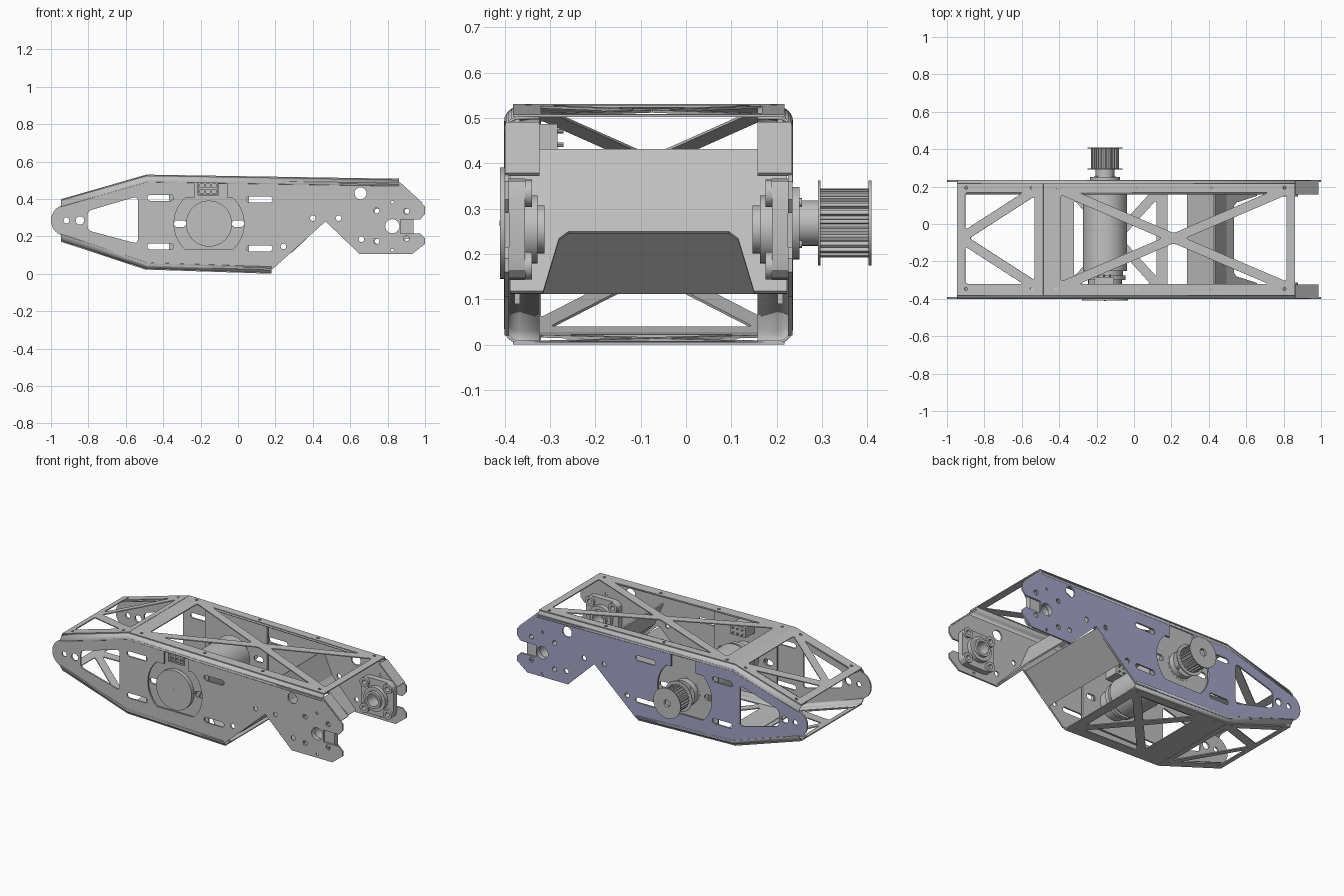
import bpy, bmesh, math
from mathutils import Vector, Matrix

if "Cube" in bpy.data.objects:
    bpy.data.objects.remove(bpy.data.objects["Cube"])


def material(name, col):
    m = bpy.data.materials.new(name)
    m.use_nodes = True
    m.diffuse_color = (*col, 1)
    m.node_tree.nodes["Principled BSDF"].inputs["Base Color"].default_value = (*col, 1)
    return m


GREY = material("aluminium grey", (0.53, 0.53, 0.53))
VIOLET = material("violet grey", (0.37, 0.37, 0.57))
parts = []
FRONT, BACK, MID = -0.395, 0.23, -0.0825      # side plate centres and mid plane in y
MX, MZ = -0.155, 0.268                        # motor axis
BX, BZ = 0.825, 0.254                         # bearing axis


# ---------- outline helpers ----------
def circle(cx, cy, r, n=32, a0=0, a1=360):
    full = a1 - a0 == 360
    k = n if full else n - 1
    return [(cx + r * math.cos(math.radians(a0 + (a1 - a0) * i / k)),
             cy + r * math.sin(math.radians(a0 + (a1 - a0) * i / k))) for i in range(n)]


def slot(cx, cy, w, h):
    d = (w - h) / 2
    return circle(cx + d, cy, h / 2, 9, -90, 90) + circle(cx - d, cy, h / 2, 9, 90, 270)


def rect(x0, x1, y0, y1):
    return [(x0, y0), (x1, y0), (x1, y1), (x0, y1)]


def rounded(pts, r):
    out, n = [], len(pts)
    for i in range(n):
        p, a, b = Vector(pts[i]), Vector(pts[i - 1]), Vector(pts[(i + 1) % n])
        s = p + (a - p).normalized() * min(r, (a - p).length * .4)
        e = p + (b - p).normalized() * min(r, (b - p).length * .4)
        for t in (0, .33, .67, 1):
            out.append(tuple(s * (1 - t) ** 2 + p * 2 * t * (1 - t) + e * t * t))
    return out


def inset_triangle(a, b, c, d):
    a, b, c = Vector(a), Vector(b), Vector(c)
    la, lb, lc = (b - c).length, (a - c).length, (a - b).length
    per = la + lb + lc
    mid = (a * la + b * lb + c * lc) / per
    r = abs((b - a).cross(c - a)) / per
    k = (r - d) / r
    return rounded([tuple(mid + (p - mid) * k) for p in (a, b, c)], 0.015)


# ---------- part helpers ----------
def add(name, mesh, mat=GREY):
    ob = bpy.data.objects.new(name, mesh)
    bpy.context.collection.objects.link(ob)
    mesh.materials.clear()
    mesh.materials.append(mat)
    parts.append(ob)
    return ob


def plate(name, loops, thick, origin, u, v):
    """Flat sheet from an outline plus hole loops, laid in the plane u, v."""
    cu = bpy.data.curves.new(name, 'CURVE')
    cu.dimensions, cu.fill_mode, cu.extrude = '2D', 'BOTH', thick / 2
    for lp in loops:
        sp = cu.splines.new('POLY')
        sp.points.add(len(lp) - 1)
        for q, p in zip(sp.points, lp):
            q.co = (p[0], p[1], 0, 1)
        sp.use_cyclic_u = True
    tmp = bpy.data.objects.new(name + "_tmp", cu)
    bpy.context.collection.objects.link(tmp)
    me = bpy.data.meshes.new_from_object(tmp.evaluated_get(bpy.context.evaluated_depsgraph_get()))
    bpy.data.objects.remove(tmp)
    bpy.data.curves.remove(cu)
    u, v = Vector(u).normalized(), Vector(v).normalized()
    m = Matrix((u, v, u.cross(v))).transposed().to_4x4()
    m.translation = origin
    bm = bmesh.new()
    bm.from_mesh(me)
    bmesh.ops.remove_doubles(bm, verts=bm.verts, dist=1e-5)
    bm.transform(m)
    bmesh.ops.recalc_face_normals(bm, faces=bm.faces)
    bm.to_mesh(me)
    bm.free()
    return add(name, me)


def upright(name, loops, y0, y1):
    return plate(name, loops, abs(y1 - y0), (0, (y0 + y1) / 2, 0), (1, 0, 0), (0, 0, 1))


def sheet(name, p0, p1, loops, thick=0.008):
    """Sheet starting at p0 (x, z) and running to p1; loops are in (u, y)."""
    return plate(name, loops, thick, (p0[0], 0, p0[1]), (p1[0] - p0[0], 0, p1[1] - p0[1]), (0, 1, 0))


def length(p0, p1):
    return math.hypot(p1[0] - p0[0], p1[1] - p0[1])


# ---------- side plates ----------
outline = circle(-.915, .285, .085, 15, 108, 252) + [
    (-.485, .045), (.18, .02), (.468, .28), (.65, .105), (.93, .105), (1, .16), (1, .19), (.975, .215),
    (.87, .215), (.87, .29), (.975, .29), (1, .32), (1, .36), (.86, .485), (-.485, .502)]
right_arc = [p for p in circle(MX, MZ, .187, 25, -48, 48)]
left_arc = [p for p in circle(MX, MZ, .187, 25, 132, 228)]
motor_hole = right_arc + [(-.06, right_arc[-1][1]), (-.06, .495), (-.23, .495), (-.23, left_arc[0][1])] + left_arc
side_holes = [motor_hole, circle(-.917, .285, .016, 16), slot(-.845, .285, .045, .044),
              rounded([(-.805, .335), (-.535, .415), (-.535, .16), (-.805, .232)], .025),
              circle(.655, .43, .032, 24), circle(BX, BZ, .038, 24)]
side_holes += [slot(x, z, .14, .032) for x, z in ((-.415, .406), (-.415, .146), (.115, .397), (.115, .136))]
side_holes += [circle(x, z, .015, 14) for x, z in ((.4, .297), (.538, .297), (.243, .146), (.66, .184),
               (.741, .338), (.901, .334), (.741, .174), (.901, .19))]
side_holes += [circle(BX, z, .008, 10) for z in (.382, .126)]
for name, y in (("front_side_plate", FRONT), ("back_side_plate", BACK)):
    ob = upright(name, [outline] + side_holes, y - .005, y + .005)
    if y > 0:                                  # outer face of the back plate is violet
        ob.data.materials.append(VIOLET)
        for f in ob.data.polygons:
            f.material_index = 1 if f.normal.y > .9 else 0

# ---------- rounded edge flanges ----------
top_path = [(-.945, .39), (-.485, .522), (.86, .500)]
low_path = [(-.945, .18), (-.485, .028), (.18, .006)]


def flange(name, path, y, s, down):
    prof = [(0, .032)] + [(.03 - .03 * math.cos(a), .03 - .03 * math.sin(a))
                          for a in (i * math.pi / 12 for i in range(7))] + [(.075, 0)]
    bm = bmesh.new()
    rows = [[bm.verts.new((x, y + s * py, z - down * pz)) for py, pz in prof] for x, z in path]
    for r0, r1 in zip(rows, rows[1:]):
        for i in range(len(prof) - 1):
            bm.faces.new((r0[i], r0[i + 1], r1[i + 1], r1[i]))
    bmesh.ops.recalc_face_normals(bm, faces=bm.faces)
    me = bpy.data.meshes.new(name)
    bm.to_mesh(me)
    bm.free()
    mod = add(name, me).modifiers.new("sheet", 'SOLIDIFY')
    mod.thickness, mod.offset = .006, 0


for label, y, s in (("front", -.398, 1), ("back", .233, -1)):
    flange(label + "_top_flange", top_path, y, s, 1)
    flange(label + "_bottom_flange", low_path, y, s, -1)
    # bent lip on the slanted end of the side plate
    sheet(label + "_end_lip", (.862, .488), (.985, .375), [rect(0, .167, *sorted((y, y + s * .075)))])

# ---------- truss panels ----------
Y0, Y1 = -.382, .217
B0, B1, D = -.345, .193, .025


def truss(name, p0, p1, b0, b1, cross, screws, dz):
    """Panel with triangular windows; b0, b1 bound the window bay along the panel."""
    c = ((b0 + b1) / 2 if cross else b0, (B0 + B1) / 2)
    ll, lr, ul, ur = (b0, B0), (b1, B0), (b0, B1), (b1, B1)
    tris = [(ll, lr, c), (ul, ur, c), (lr, ur, c)] + ([(ll, ul, c)] if cross else [])
    loops = [rect(0, length(p0, p1), Y0, Y1)] + [inset_triangle(*t, D) for t in tris]
    loops += [circle(x, y, .009, 10) for x in screws for y in (-.347, .194)]
    sheet(name, (p0[0], p0[1] + dz), (p1[0], p1[1] + dz), loops, .006)


truss("top_nose_panel", top_path[0], top_path[1], .02, .455, False, (.05, .415), .006)
truss("top_main_panel", top_path[1], top_path[2], .07, 1.325, True, (.065, .5, .9, 1.29), .005)
truss("bottom_nose_panel", low_path[0], low_path[1], .02, .46, False, (.05, .43), -.006)
truss("bottom_main_panel", low_path[1], low_path[2], .14, .63, True, (.065, .34, .62), -.003)

# ---------- bent bulkhead over the notch ----------
W0, W1 = -.388, .223
sheet("bulkhead_web", (.43, .43), (.49, .29), [rect(0, .152, W0, W1)])
L = length((.49, .29), (.655, .115))
sheet("bulkhead_legs", (.49, .29), (.655, .115), [
    [(0, W0), (L, W0), (L, -.315), (.08, -.28), (.06, -.26), (.06, .095), (.08, .115), (L, .15), (L, W1), (0, W1)]])
L = length((.455, .278), (.285, .115))
sheet("bulkhead_back_slope", (.455, .278), (.285, .115), [rect(0, L, W0, W1)])

# ---------- motor mounts, motor and drive pulley ----------
for name, y in (("front_motor_mount", -.372), ("back_motor_mount", .208)):
    upright(name, [rect(-.37, .06, .09, .5)] + [slot(MX + s * .155, MZ, .065, .036) for s in (-1, 1)] +
            ([rect(-.215, -.105, .42, .49)] if y < 0 else []), y - .006, y + .006)


def barrel(name, r, y0, y1, bore=0, n=48):
    upright(name, [circle(MX, MZ, r, n)] + ([circle(MX, MZ, bore, 20)] if bore else []), y0, y1)


barrel("motor_body", .118, -.25, .17)
barrel("motor_rear_collar", .095, -.275, -.25)
barrel("motor_rear_cap", .11, -.3, -.275)
barrel("motor_rear_neck", .09, -.385, -.3)
barrel("motor_end_disc", .123, -.41, -.385)
barrel("motor_disc_centre", .006, -.4115, -.41, n=12)
barrel("motor_front_neck", .09, .17, .215)
barrel("gearbox_face", .08, .215, .25)
barrel("output_boss", .05, .25, .297)
for i in range(4):
    a = math.radians(45 + 90 * i)
    upright("gearbox_screw", [circle(MX + .065 * math.cos(a), MZ + .065 * math.sin(a), .009, 12)], .25, .256)
teeth = []
for i in range(24):
    for da, r in ((0, .076), (6, .076), (7.5, .067), (13.5, .067)):
        a = math.radians(i * 15 + da)
        teeth.append((MX + r * math.cos(a), MZ + r * math.sin(a)))
upright("pulley_teeth", [teeth, circle(MX, MZ, .022, 20)], .296, .404)
barrel("pulley_inner_flange", .094, .291, .297, .022)
barrel("pulley_outer_flange", .094, .403, .409, .022)
barrel("pulley_shaft", .018, .29, .4, n=20)

# ---------- connector block with pins ----------
pins = [(x, z) for x in (-.192, -.16, -.128) for z in (.441, .471)]
upright("connector_shell", [rect(-.212, -.108, .425, .487)] +
        [rect(x - .01, x + .01, z - .01, z + .01) for x, z in pins], -.375, -.32)
upright("connector_base", [rect(-.212, -.108, .425, .487)], -.32, -.283)
for x, z in pins:
    upright("connector_pin", [circle(x, z, .005, 8)], -.283, -.27)

# ---------- flange bearings inside the side plates ----------
for label, y, s in (("front", FRONT + .005, 1), ("back", BACK - .005, -1)):
    bolts = [(BX + i * .08, BZ + j * .08) for i in (-1, 1) for j in (-1, 1)]
    square = rounded(rect(BX - .112, BX + .112, BZ - .112, BZ + .112), .05)
    upright(label + "_bearing_flange", [square, circle(BX, BZ, .04, 32)] +
            [circle(x, z, .014, 14) for x, z in bolts], y, y + s * .035)
    for x, z in bolts:
        upright(label + "_bearing_boss", [circle(x, z, .03, 20), circle(x, z, .014, 14)], y + s * .035, y + s * .05)
    upright(label + "_bearing_hub", [circle(BX, BZ, .075, 40), circle(BX, BZ, .05, 32)], y + s * .035, y + s * .062)
    upright(label + "_bearing_ring", [circle(BX, BZ, .053, 32), circle(BX, BZ, .038, 32)], y + s * .02, y + s * .078)

# ---------- shading ----------
bpy.ops.object.select_all(action='DESELECT')
for ob in parts:
    ob.select_set(True)
bpy.context.view_layer.objects.active = parts[0]
bpy.ops.object.shade_smooth_by_angle(angle=math.radians(30))
